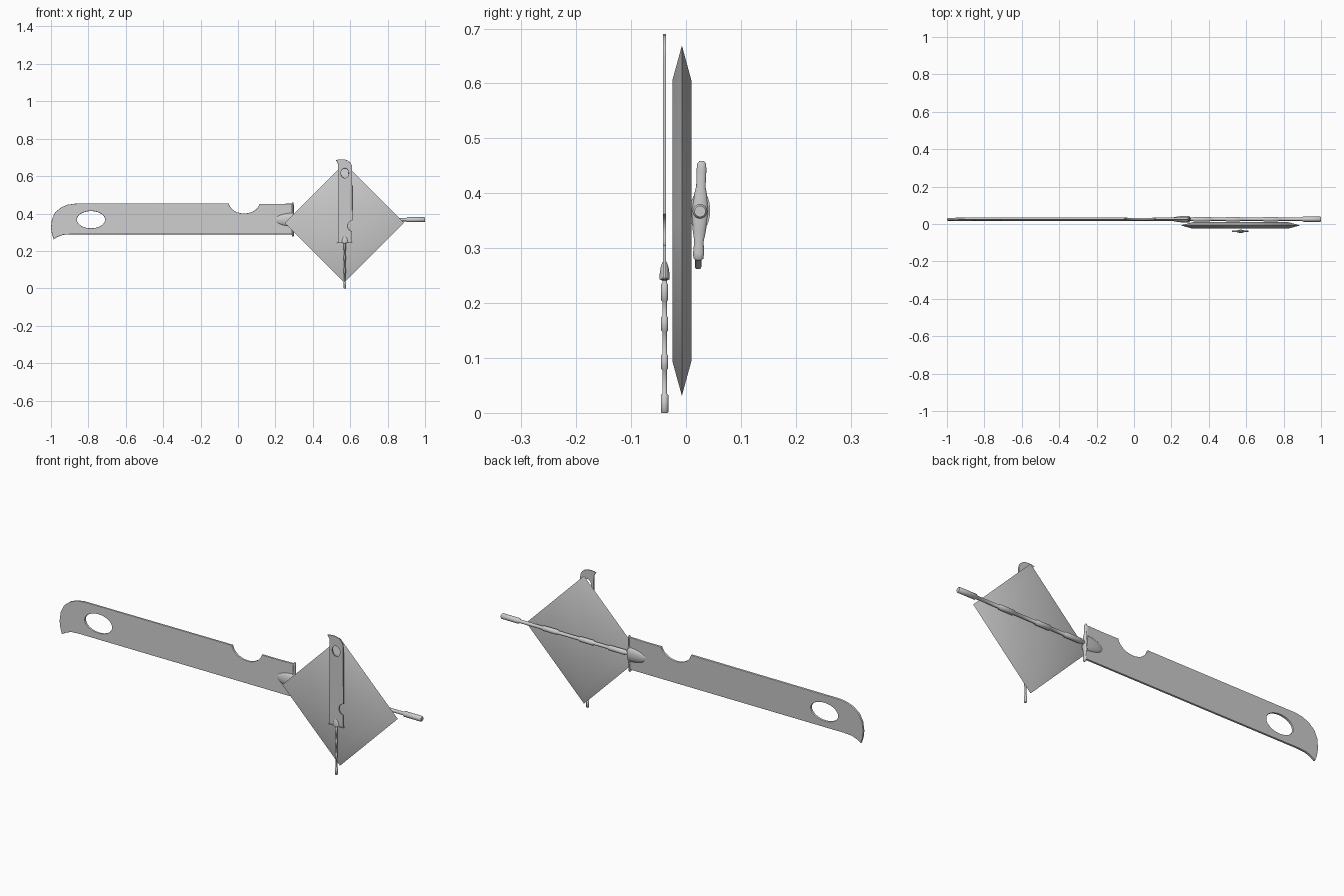
import bpy, math
from math import sin, cos, pi, radians
from mathutils import Matrix, Vector

cube = bpy.data.objects.get("Cube")
if cube:
    bpy.data.objects.remove(cube, do_unlink=True)

MID = 0.367  # height of the long sword's axis


def add(name, mesh):
    ob = bpy.data.objects.new(name, mesh)
    bpy.context.collection.objects.link(ob)
    return ob


def smooth(ob, angle=30):
    bpy.ops.object.select_all(action='DESELECT')
    ob.select_set(True)
    bpy.context.view_layer.objects.active = ob
    bpy.ops.object.shade_smooth_by_angle(angle=radians(angle))


def lathe(name, profile, sides, matrix, angle=30):
    """Spin (radius, height) points around z, capping both ends."""
    verts, faces = [], []
    for r, h in profile:
        for i in range(sides):
            a = 2 * pi * i / sides
            verts.append((r * cos(a), r * sin(a), h))
    for k in range(len(profile) - 1):
        for i in range(sides):
            j = (i + 1) % sides
            faces.append((k * sides + i, k * sides + j,
                          (k + 1) * sides + j, (k + 1) * sides + i))
    top = (len(profile) - 1) * sides
    faces.append(tuple(reversed(range(sides))))
    faces.append(tuple(range(top, top + sides)))
    mesh = bpy.data.meshes.new(name)
    mesh.from_pydata(verts, [], faces)
    mesh.transform(matrix)
    ob = add(name, mesh)
    smooth(ob, angle)
    return ob


def arc(cx, cz, rx, rz, start, end, steps):
    angles = [radians(start + (end - start) * i / steps) for i in range(steps + 1)]
    return [(cx + rx * cos(a), cz + rz * sin(a)) for a in angles]


def make_blade():
    # Hooked tip, straight edges and a round notch in the spine
    tip = [(-0.87, 0.453), (-0.91, 0.447), (-0.945, 0.433), (-0.978, 0.406),
           (-0.995, 0.37), (-1.0, 0.325), (-0.995, 0.29), (-0.985, 0.262),
           (-0.965, 0.275), (-0.935, 0.286), (-0.89, 0.289)]
    notch = arc(0.033, 0.465, 0.084, 0.065, -12, -171, 20)
    outline = [(0.29, 0.289), (0.29, 0.453), (0.2, 0.451)] + notch + tip
    hole = arc(-0.786, 0.367, 0.075, 0.046, 0, 350, 35)

    curve = bpy.data.curves.new("blade", 'CURVE')
    curve.dimensions = '2D'
    curve.fill_mode = 'BOTH'
    for loop in (outline, hole):
        spline = curve.splines.new('POLY')
        spline.points.add(len(loop) - 1)
        for p, (x, z) in zip(spline.points, loop):
            p.co = (x, z - MID, 0, 1)
        spline.use_cyclic_u = True
    curve.extrude = 0.003
    curve.bevel_depth = 0.003
    curve.bevel_resolution = 1
    curve.offset = -0.003
    ob = add("long_sword_blade", curve)
    bpy.ops.object.select_all(action='DESELECT')
    ob.select_set(True)
    bpy.context.view_layer.objects.active = ob
    bpy.ops.object.convert(target='MESH')
    ob = bpy.context.view_layer.objects.active
    ob.data.transform(Matrix.Rotation(pi / 2, 4, 'X'))
    smooth(ob)
    return ob


def make_handle():
    # Slim grip with three collars and a longer pommel
    grip, collar, pommel = 0.0085, 0.0125, 0.0135
    profile = [(grip, 0.28)]
    for a, b, r in ((0.32, 0.405, collar), (0.495, 0.565, collar),
                    (0.695, 0.768, collar), (0.905, 0.996, pommel)):
        profile += [(grip, a - 0.006), (r, a), (r, b)]
        if r != pommel:
            profile.append((grip, b + 0.006))
    profile.append((pommel * 0.75, 1.0))
    return lathe("long_sword_handle", profile, 16, Matrix.Rotation(pi / 2, 4, 'Y'), 40)


def make_guard():
    # Thin cross bar with flared ends
    profile = [(0.004, -0.09), (0.009, -0.086), (0.01, -0.076), (0.0085, -0.055),
               (0.012, -0.035), (0.016, 0), (0.012, 0.03), (0.0085, 0.045),
               (0.009, 0.075), (0.008, 0.087), (0.004, 0.092)]
    place = Matrix.Translation((0.293, 0, 0)) @ Matrix.Diagonal((0.6, 1, 1, 1))
    return lathe("long_sword_guard", profile, 16, place, 60)


def make_collar():
    # Domed collar reaching from the guard over the blade root
    profile = [(cos(a), sin(a)) for a in (radians(d) for d in range(0, 90, 9))]
    profile.append((0.02, 1))
    place = (Matrix.Translation((0.296, 0, 0)) @ Matrix.Diagonal((0.1, 0.0185, 0.038, 1))
             @ Matrix.Rotation(-pi / 2, 4, 'Y'))
    return lathe("long_sword_collar", profile, 24, place, 50)


# Long sword lying along x, slightly tilted
parts = [make_blade(), make_handle(), make_guard(), make_collar()]
long_place = Matrix.Translation((0, 0.0255, MID)) @ Matrix.Rotation(-0.035, 4, 'X')

# Short sword: same meshes, upright and smaller
short_place = Matrix(((0, 0, 0.46, 0.571), (0, 0.5, 0, -0.039),
                      (-0.345, 0, 0, 0.345), (0, 0, 0, 1)))
for ob in parts:
    twin = add(ob.name.replace("long", "short"), ob.data)
    ob.matrix_world = long_place
    twin.matrix_world = short_place

# Diamond plate with edges tapering to a sharp rim
rim = [(0.02, -0.0175), (0.255, -0.0175), (0.319, 0), (0.255, 0.0175), (0.02, 0.0175)]
lathe("diamond_plate", rim, 4,
      Matrix.Translation((0.569, -0.0075, 0.35)) @ Matrix.Rotation(pi / 2, 4, 'X'))
